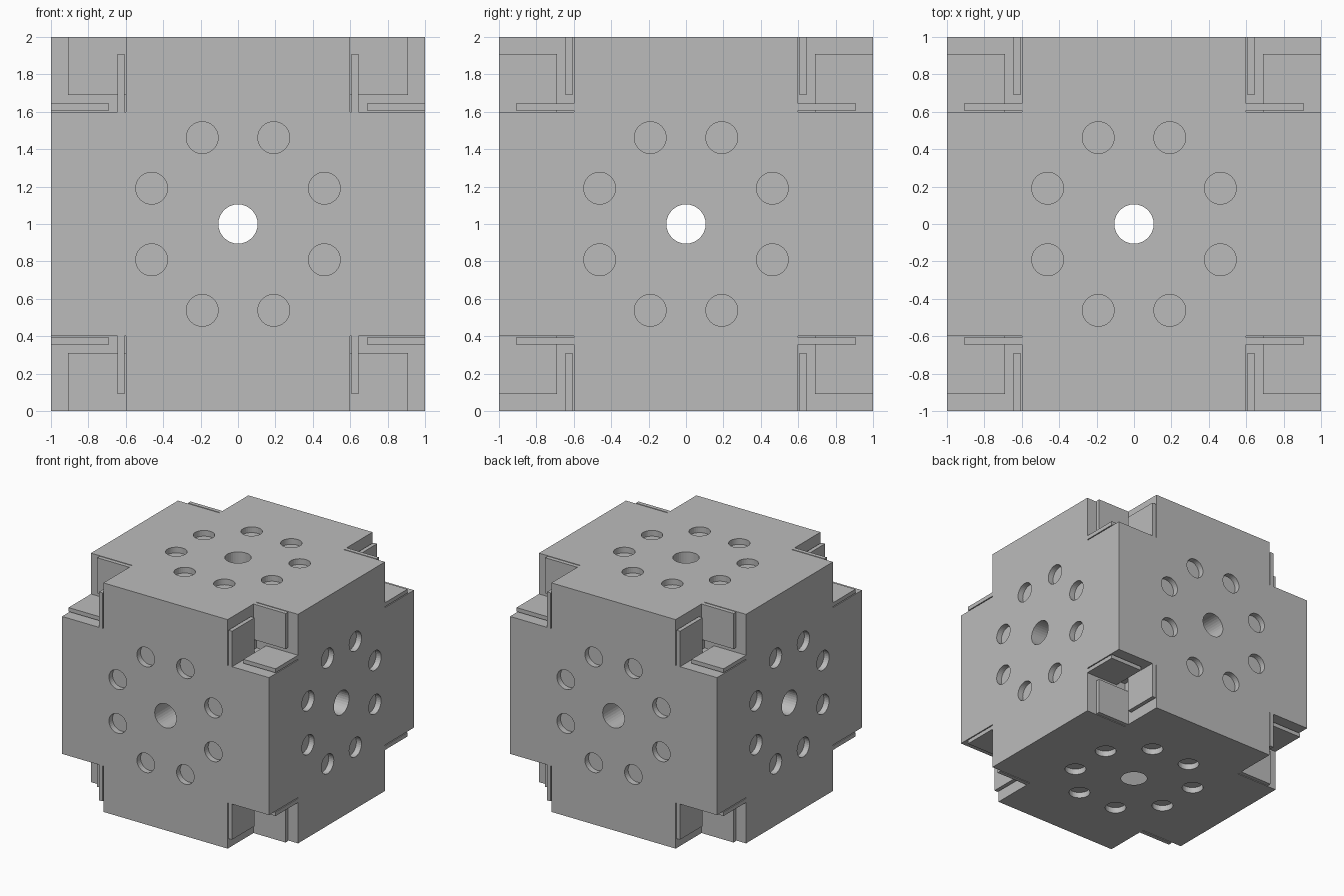
import bpy, bmesh, math
from mathutils import Matrix, Vector

if "Cube" in bpy.data.objects:
    bpy.data.objects.remove(bpy.data.objects["Cube"])

grey = bpy.data.materials.new("plain grey")
grey.diffuse_color = (0.5, 0.5, 0.5, 1)
grey.use_nodes = True
grey.node_tree.nodes["Principled BSDF"].inputs["Base Color"].default_value = grey.diffuse_color

CENTRE = Vector((0, 0, 1))
SIGNS = [(sx, sy, sz) for sx in (-1, 1) for sy in (-1, 1) for sz in (-1, 1)]
SIDES = 32


def add_box(bm, lo, hi, sign=(1, 1, 1)):
    """Box from lo to hi, mirrored into the octant given by sign."""
    mid = Vector([s * (a + b) / 2 for s, a, b in zip(sign, lo, hi)]) + CENTRE
    size = [b - a for a, b in zip(lo, hi)]
    bmesh.ops.create_cube(bm, size=1, matrix=Matrix.Translation(mid) @ Matrix.Diagonal((*size, 1)))


def add_cylinder(bm, axis, pos, radius, depth):
    rot = Vector((0, 0, 1)).rotation_difference(Vector(axis)).to_matrix().to_4x4()
    bmesh.ops.create_cone(bm, cap_ends=True, segments=SIDES, radius1=radius, radius2=radius,
                          depth=depth, matrix=Matrix.Translation(CENTRE) @ rot @ Matrix.Translation(pos))


def finish(bm, name):
    mesh = bpy.data.meshes.new(name)
    bm.to_mesh(mesh)
    bm.free()
    mesh.materials.append(grey)
    ob = bpy.data.objects.new(name, mesh)
    bpy.context.collection.objects.link(ob)
    return ob


# solid cube body
bm = bmesh.new()
add_box(bm, (-1, -1, -1), (1, 1, 1))
body = finish(bm, "body")
cutters = []

# corner notches and rings of shallow blind holes
bm = bmesh.new()
for s in SIGNS:
    add_box(bm, (0.6, 0.6, 0.6), (1.2, 1.2, 1.2), s)
HOLE_DEPTH = 0.05
for axis in ((1, 0, 0), (-1, 0, 0), (0, 1, 0), (0, -1, 0), (0, 0, 1), (0, 0, -1)):
    for k in range(8):
        a = math.radians(22.5 + 45 * k)
        add_cylinder(bm, axis, (0.5 * math.cos(a), 0.5 * math.sin(a), 1.05 - HOLE_DEPTH / 2),
                     0.085, 0.1 + HOLE_DEPTH)
cutters.append(finish(bm, "notch_cutter"))

# central bores through all three axes
for axis in ((1, 0, 0), (0, 1, 0), (0, 0, 1)):
    bm = bmesh.new()
    add_cylinder(bm, axis, (0, 0, 0), 0.105, 2.4)
    cutters.append(finish(bm, "bore_cutter"))

for c in cutters:
    c.hide_render = True
    mod = body.modifiers.new("cut", 'BOOLEAN')
    mod.operation = 'DIFFERENCE'
    mod.solver = 'EXACT'
    mod.object = c

# bake the cuts and drop the cutters
deps = bpy.context.evaluated_depsgraph_get()
baked = bpy.data.meshes.new_from_object(body.evaluated_get(deps))
body.modifiers.clear()
body.data = baked
for c in cutters:
    bpy.data.objects.remove(c)

# three thin plates in every corner notch, arranged in a cycle
THIN, NEAR, FAR = (0.608, 0.643), (0.6, 0.91), (0.69, 1.0)
PLATES = {
    "side_plates": (THIN, FAR, NEAR),
    "front_back_plates": (NEAR, THIN, FAR),
    "level_plates": (FAR, NEAR, THIN),
}
for name, spans in PLATES.items():
    bm = bmesh.new()
    for s in SIGNS:
        add_box(bm, [p[0] for p in spans], [p[1] for p in spans], s)
    finish(bm, name)
